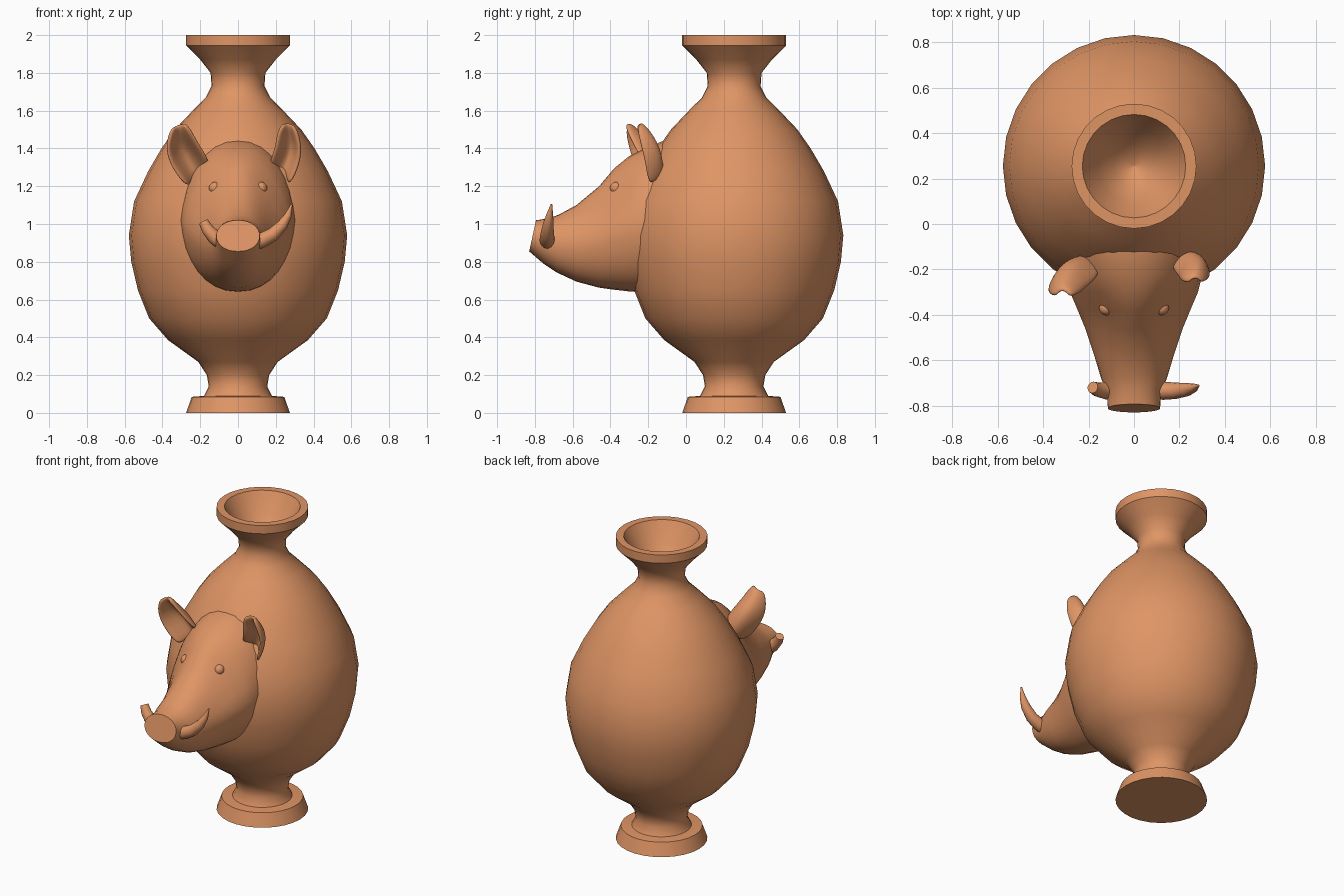
import bpy, bmesh, math
from mathutils import Vector

if "Cube" in bpy.data.objects:
    bpy.data.objects.remove(bpy.data.objects["Cube"])

clay = bpy.data.materials.new("terracotta")
clay.diffuse_color = (0.74, 0.30, 0.13, 1)
clay.use_nodes = True
clay.node_tree.nodes["Principled BSDF"].inputs["Base Color"].default_value = clay.diffuse_color


def make(name, bm, angle=40):
    bmesh.ops.recalc_face_normals(bm, faces=bm.faces)
    me = bpy.data.meshes.new(name)
    bm.to_mesh(me)
    bm.free()
    me.materials.append(clay)
    ob = bpy.data.objects.new(name, me)
    bpy.context.collection.objects.link(ob)
    bpy.ops.object.select_all(action='DESELECT')
    ob.select_set(True)
    bpy.context.view_layer.objects.active = ob
    bpy.ops.object.shade_smooth_by_angle(angle=math.radians(angle))
    return ob


def loft(name, rings, angle=40):
    """Skin a list of closed rings and cap both ends."""
    bm = bmesh.new()
    loops = [[bm.verts.new(p) for p in ring] for ring in rings]
    n = len(loops[0])
    for a, b in zip(loops, loops[1:]):
        for i in range(n):
            j = (i + 1) % n
            bm.faces.new((a[i], a[j], b[j], b[i]))
    bm.faces.new(loops[0])
    bm.faces.new(loops[-1])
    return make(name, bm, angle)


# Vase: turned profile (radius, height), funnel-shaped mouth
AXIS_Y, SIDES = 0.255, 28
profile = [(0.275, 0), (0.245, 0.085), (0.18, 0.09), (0.155, 0.14), (0.165, 0.2),
           (0.21, 0.27), (0.37, 0.385), (0.47, 0.5), (0.53, 0.65), (0.565, 0.8),
           (0.578, 0.94), (0.55, 1.12), (0.475, 1.28), (0.405, 1.4), (0.335, 1.5),
           (0.24, 1.6), (0.17, 1.67), (0.14, 1.73), (0.145, 1.8), (0.2, 1.87),
           (0.275, 1.945), (0.275, 2.0), (0.228, 2.0), (0.165, 1.88), (0.09, 1.78),
           (0.004, 1.72)]
turn = [2 * math.pi * i / SIDES for i in range(SIDES)]
loft("vase", [[(r * math.sin(a), AXIS_Y - r * math.cos(a), z) for a in turn]
              for r, z in profile])

# Boar head: sections (y, top, bottom, half width, narrowing of the brow, tilt)
sections = [(0.05, 1.46, 0.643, 0.305, 0, 0), (-0.12, 1.44, 0.64, 0.305, 0.05, 0),
            (-0.22, 1.40, 0.64, 0.302, 0.1, 0), (-0.30, 1.36, 0.643, 0.282, 0.25, 0),
            (-0.38, 1.295, 0.652, 0.248, 0.4, 0), (-0.46, 1.20, 0.663, 0.215, 0.3, 0),
            (-0.58, 1.10, 0.695, 0.175, 0.15, 0), (-0.68, 1.05, 0.745, 0.145, 0, 0.05),
            (-0.74, 1.03, 0.79, 0.12, 0, 0.12), (-0.812, 1.02, 0.855, 0.115, 0, 0.22)]


def head_ring(y, top, bottom, w, k, tilt):
    mid, h = (top + bottom) / 2, (top - bottom) / 2
    ring = []
    for i in range(32):
        c, s = math.cos(math.pi * i / 16), math.sin(math.pi * i / 16)
        c = math.copysign(abs(c) ** 0.92, c)
        ring.append((w * c * (1 - k * max(0, s)), y + tilt * h * s, mid + h * s))
    return ring


loft("head", [head_ring(*s) for s in sections])

# Eyes
for side, label in ((-1, "left"), (1, "right")):
    bm = bmesh.new()
    bmesh.ops.create_uvsphere(bm, u_segments=16, v_segments=10, radius=0.033)
    bmesh.ops.translate(bm, verts=bm.verts, vec=(side * 0.121, -0.37, 1.19))
    make(label + "_eye", bm, 60)


# Tusks: tapering tubes through (point, radius); the left one is broken off
def tusk(name, path):
    pts = [Vector(p) for p, r in path]
    rings = []
    for i, (p, r) in enumerate(path):
        d = pts[min(i + 1, len(pts) - 1)] - pts[max(i - 1, 0)]
        u = d.cross(Vector((0, 1, 0))).normalized()
        v = d.cross(u).normalized()
        rings.append([pts[i] + r * (u * math.cos(math.pi * a / 6) + v * math.sin(math.pi * a / 6))
                      for a in range(12)])
    loft(name, rings, 50)


tusk("left_tusk", [((-0.08, -0.73, 0.90), 0.04), ((-0.125, -0.735, 0.93), 0.038),
                   ((-0.16, -0.73, 0.97), 0.032), ((-0.182, -0.72, 1.01), 0.026)])
tusk("right_tusk", [((0.08, -0.73, 0.90), 0.04), ((0.13, -0.735, 0.915), 0.04),
                    ((0.185, -0.735, 0.945), 0.036), ((0.235, -0.73, 0.995), 0.029),
                    ((0.265, -0.722, 1.045), 0.019), ((0.285, -0.712, 1.105), 0.004)])


# Ears: cupped shells, each row given by inner edge, back and outer edge
def ear(name, rows):
    bm = bmesh.new()
    grid = []
    for a, b, c in rows:
        a, b, c = Vector(a), Vector(b), Vector(c)
        ctrl = 2 * b - (a + c) / 2
        grid.append([bm.verts.new(a * (1 - t) ** 2 + ctrl * 2 * t * (1 - t) + c * t * t)
                     for t in (0, 0.2, 0.4, 0.6, 0.8, 1)])
    for r, q in zip(grid, grid[1:]):
        for i in range(5):
            bm.faces.new((r[i], r[i + 1], q[i + 1], q[i]))
    ob = make(name, bm, 180)
    shell = ob.modifiers.new("shell", 'SOLIDIFY')
    shell.thickness, shell.offset = 0.028, 0
    smooth = ob.modifiers.new("smooth", 'SUBSURF')
    smooth.levels = smooth.render_levels = 2


ear("left_ear", [
    ((-0.14, -0.22, 1.32), (-0.22, -0.14, 1.25), (-0.265, -0.25, 1.19)),
    ((-0.21, -0.28, 1.42), (-0.285, -0.16, 1.38), (-0.36, -0.275, 1.31)),
    ((-0.245, -0.31, 1.49), (-0.325, -0.235, 1.46), (-0.38, -0.305, 1.41)),
    ((-0.28, -0.32, 1.53), (-0.315, -0.295, 1.525), (-0.35, -0.32, 1.505))])
ear("right_ear", [
    ((0.16, -0.19, 1.31), (0.235, -0.125, 1.27), (0.27, -0.20, 1.2)),
    ((0.2, -0.235, 1.40), (0.275, -0.135, 1.37), (0.325, -0.215, 1.32)),
    ((0.205, -0.25, 1.475), (0.285, -0.17, 1.45), (0.332, -0.24, 1.42)),
    ((0.235, -0.26, 1.525), (0.268, -0.24, 1.535), (0.3, -0.26, 1.515))])
